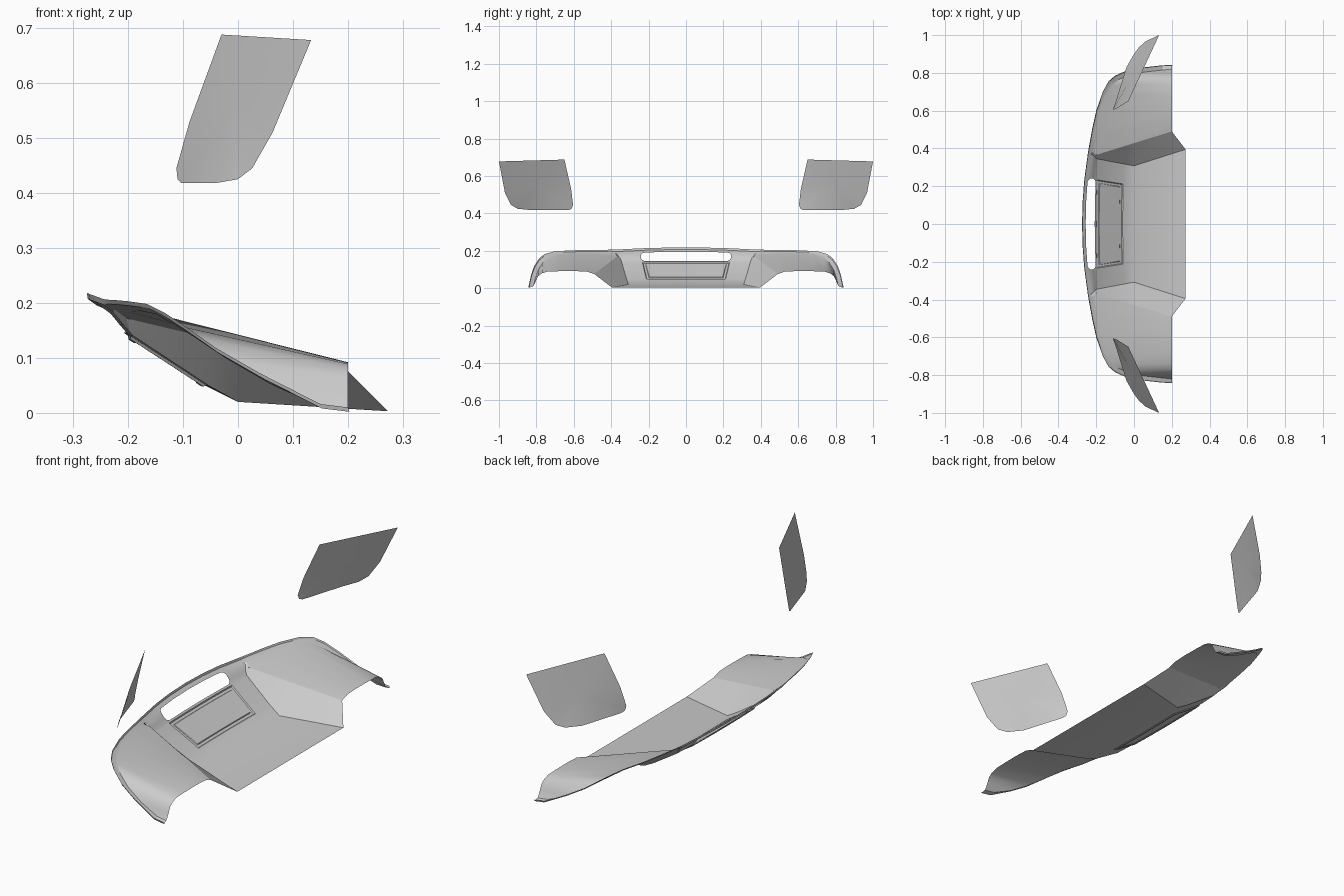
import bpy, bmesh
from mathutils import Vector as V

if "Cube" in bpy.data.objects:
    bpy.data.objects.remove(bpy.data.objects["Cube"])


def finish(bm, name, angle=0.45):
    me = bpy.data.meshes.new(name)
    bm.to_mesh(me)
    bm.free()
    ob = bpy.data.objects.new(name, me)
    bpy.context.collection.objects.link(ob)
    bpy.ops.object.select_all(action='DESELECT')
    ob.select_set(True)
    bpy.context.view_layer.objects.active = ob
    bpy.ops.object.shade_smooth_by_angle(angle=angle)
    return ob


def loft(face, a, b):
    for i in range(len(a) - 1):
        face(a[i], a[i + 1], b[i + 1], b[i])


# Centre section rows: x, z, inner half width, outer half width, bow
rows = [(-.275, .218, .240, .370, .22), (-.273, .207, .240, .370, .22),
        (-.256, .195, .240, .370, .20), (-.241, .180, .240, .366, .17),
        (-.222, .160, .240, .352, .12), (-.208, .146, .240, .345, .10),
        (-.200, .140, .234, .344, .08), (-.060, .050, .212, .318, .06),
        (0, .020, .210, .308, 0), (.273, .003, .260, .395, 0)]
fractions = (0, .5, .92, 1)
grid = []
for x, z, inner, outer, bow in rows:
    ys = [f * inner for f in fractions] + [outer]
    grid.append([V((x + bow * y * y, y, z - .08 * y * y * (z > .19))) for y in ys])
edge = [r[-1] for r in grid]

# Outer lip, tunnel rim and rear edge of the side sections
lip = [edge[0]] + [V(p) for p in (
    (-.240, .40, .206), (-.222, .50, .205), (-.200, .60, .203), (-.165, .70, .198),
    (-.135, .755, .183), (-.10, .785, .16), (-.04, .812, .118), (.04, .828, .072),
    (.15, .84, .016), (.20, .842, .01))]
rim = [edge[5]] + [V(p) for p in (
    (-.203, .365, .172), (-.195, .48, .183), (-.180, .60, .186), (-.150, .68, .180),
    (-.115, .735, .160), (-.08, .765, .138), (-.02, .79, .098), (.06, .805, .052),
    (.15, .815, .014), (.20, .82, .01))]
rear = [V(p) for p in (
    (.2, .49, .076), (.2, .53, .089), (.2, .60, .092), (.2, .68, .091), (.2, .74, .089),
    (.2, .77, .08), (.2, .79, .065), (.2, .802, .04), (.2, .812, .02), (.2, .82, .01))]
lip_low = [edge[1]] + [p + V((.003, -.002, -.008)) for p in lip[1:]]
band = [edge[2]] + [a.lerp(b, .4) for a, b in zip(lip_low[1:], rim[1:])]

bm = bmesh.new()
for side in (1, -1):
    def face(*pts):
        vs = [bm.verts.new((p.x, p.y * side, p.z)) for p in pts]
        bm.faces.new(vs if side > 0 else vs[::-1])

    # Centre panel, with a round-cornered opening under the lip
    for r in range(len(grid) - 1):
        for c in range(4):
            a, b = grid[r][c], grid[r][c + 1]
            d, e = grid[r + 1][c], grid[r + 1][c + 1]
            if r in (2, 3, 4) and c < 3:
                if c == 2 and r == 2:
                    m = a.lerp(e, .5).lerp(b, .3)
                    face(a, b, m)
                    face(m, b, e)
                elif c == 2 and r == 4:
                    m = d.lerp(b, .5).lerp(e, .3)
                    face(b, e, m)
                    face(m, e, d)
                continue
            face(a, b, e, d)

    # Lip, front band and side tunnel roof
    loft(face, lip, lip_low)
    loft(face, lip_low, band)
    loft(face, band, rim)
    loft(face, rim[1:], rear)

    # Sloped wall between centre panel and tunnel
    low = edge[5:]
    high = [rim[1].lerp(rear[0], t) for t in (0, .02, .38, .52, 1)]
    loft(face, low, high)
    face(rim[0], edge[4], rim[1])

bmesh.ops.remove_doubles(bm, verts=bm.verts, dist=.0008)
bmesh.ops.recalc_face_normals(bm, faces=bm.faces)

# Stepped licence panel below the opening
panel = [f for f in bm.faces if abs(f.calc_center_median().y) < .23
         and -.15 < f.calc_center_median().x < -.10]
sign = 1 if panel and panel[0].normal.z < 0 else -1
for width, depth in ((.004, .005), (.012, 0), (.003, -.004)):
    bmesh.ops.inset_region(bm, faces=panel, thickness=width, depth=depth * sign,
                           use_even_offset=True, use_boundary=True)
finish(bm, "lower_bumper")

# Door mirror glasses
outline = [(-.03, .65, .688), (.133, 1.0, .678), (.063, .968, .51), (.026, .935, .445),
           (.0, .9, .425), (-.04, .83, .418), (-.103, .628, .418), (-.110, .612, .425),
           (-.112, .604, .445), (-.088, .614, .53)]
for side, name in ((1, "left_mirror_glass"), (-1, "right_mirror_glass")):
    bm = bmesh.new()
    vs = [bm.verts.new((x, y * side, z)) for x, y, z in outline]
    hub = bm.verts.new((-.006, .792 * side, .56))
    for i in range(len(vs)):
        tri = (vs[i], vs[(i + 1) % len(vs)], hub)
        bm.faces.new(tri if side > 0 else tri[::-1])
    finish(bm, name)
